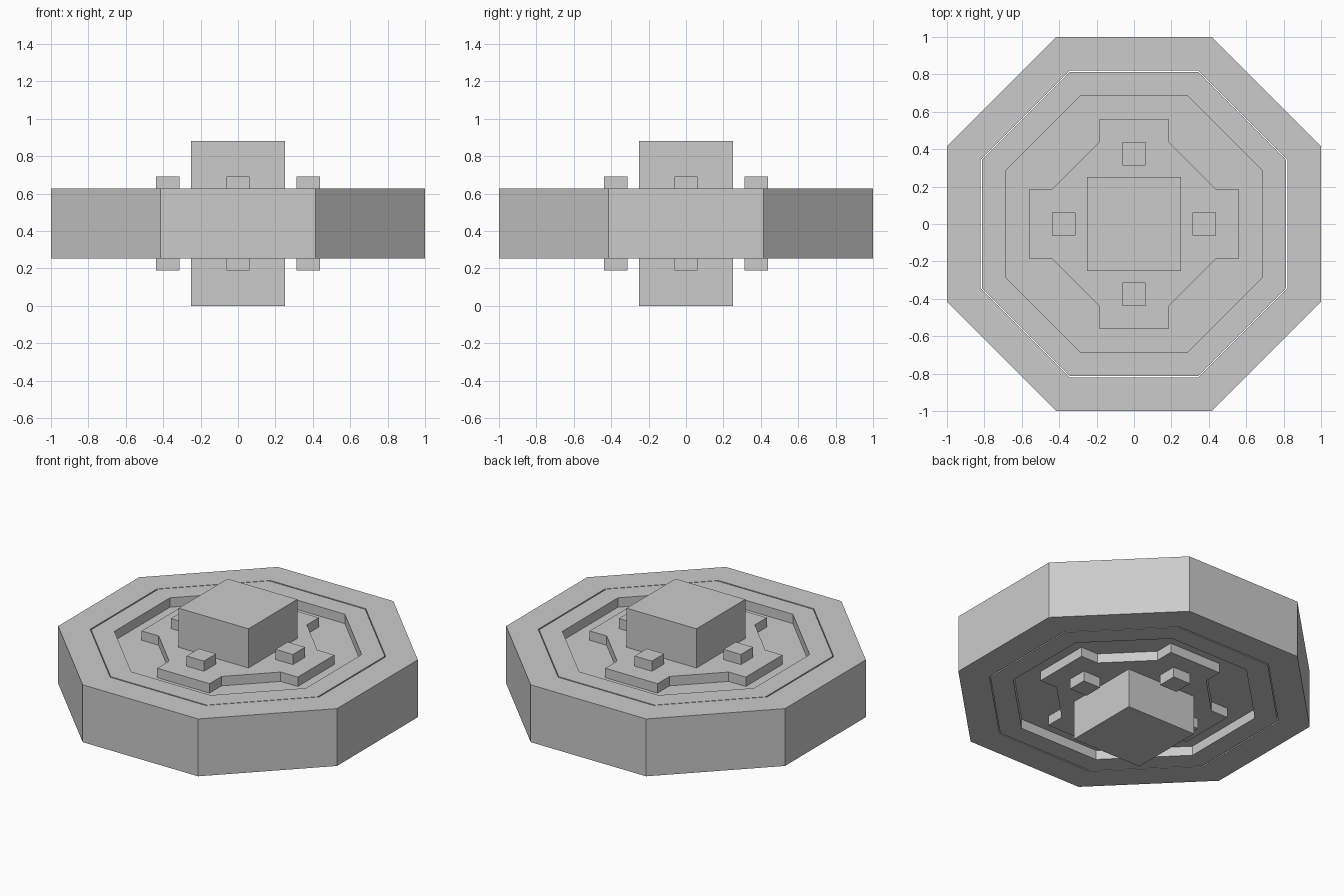
import bpy, bmesh

if "Cube" in bpy.data.objects:
    bpy.data.objects.remove(bpy.data.objects["Cube"])

MID = 0.44  # height of the wheel's central plane


def octagon(a, b=None):
    """Octagon with flats at distance a and flat half-length b."""
    b = a * 0.41421 if b is None else b
    return [(a, -b), (a, b), (b, a), (-b, a), (-a, b), (-a, -b), (-b, -a), (b, -a)]


def finish(name, bm):
    bmesh.ops.recalc_face_normals(bm, faces=bm.faces)
    mesh = bpy.data.meshes.new(name)
    bm.to_mesh(mesh)
    bm.free()
    obj = bpy.data.objects.new(name, mesh)
    bpy.context.collection.objects.link(obj)
    return obj


def prism(name, outline, half):
    """Solid extrusion, symmetric about the central plane."""
    bm = bmesh.new()
    face = bm.faces.new([bm.verts.new((x, y, MID - half)) for x, y in outline])
    geom = bmesh.ops.extrude_face_region(bm, geom=[face])["geom"]
    verts = [g for g in geom if isinstance(g, bmesh.types.BMVert)]
    bmesh.ops.translate(bm, verts=verts, vec=(0, 0, 2 * half))
    return finish(name, bm)


def ring(name, outer, inner, half):
    """Hollow extrusion: sweep a rectangular section around both outlines."""
    bm = bmesh.new()
    loops = [[bm.verts.new((x, y, MID + s * half)) for x, y in pts]
             for pts, s in ((outer, -1), (outer, 1), (inner, 1), (inner, -1))]
    n = len(outer)
    for k in range(4):
        a, b = loops[k], loops[(k + 1) % 4]
        for i in range(n):
            j = (i + 1) % n
            bm.faces.new((a[i], a[j], b[j], b[i]))
    return finish(name, bm)


def square(cx, cy, h):
    return [(cx - h, cy - h), (cx + h, cy - h), (cx + h, cy + h), (cx - h, cy + h)]


# Tyre and rim, with a hairline gap between them
ring("tyre", octagon(1.0), octagon(0.821, 0.342), 0.186)
ring("rim", octagon(0.8125, 0.344), octagon(0.6875), 0.186)

# Recessed disc closing the rim
prism("recessed_disc", octagon(0.6875), 0.125)

# Raised four-armed hub plate: one corner repeated by quarter turns
plate = []
corner = [(0.56, -0.1875), (0.56, 0.1875), (0.4375, 0.1875), (0.1875, 0.4375)]
for _ in range(4):
    plate += corner
    corner = [(-y, x) for x, y in corner]
prism("hub_plate", plate, 0.186)

# Axle block and wheel nuts, sticking out on both sides
prism("axle_block", square(0, 0, 0.25), 0.44)
for side, x, y in (("front", 0, -1), ("back", 0, 1), ("left", -1, 0), ("right", 1, 0)):
    prism("wheel_nut_" + side, square(x * 0.375, y * 0.375, 0.0625), 0.252)
